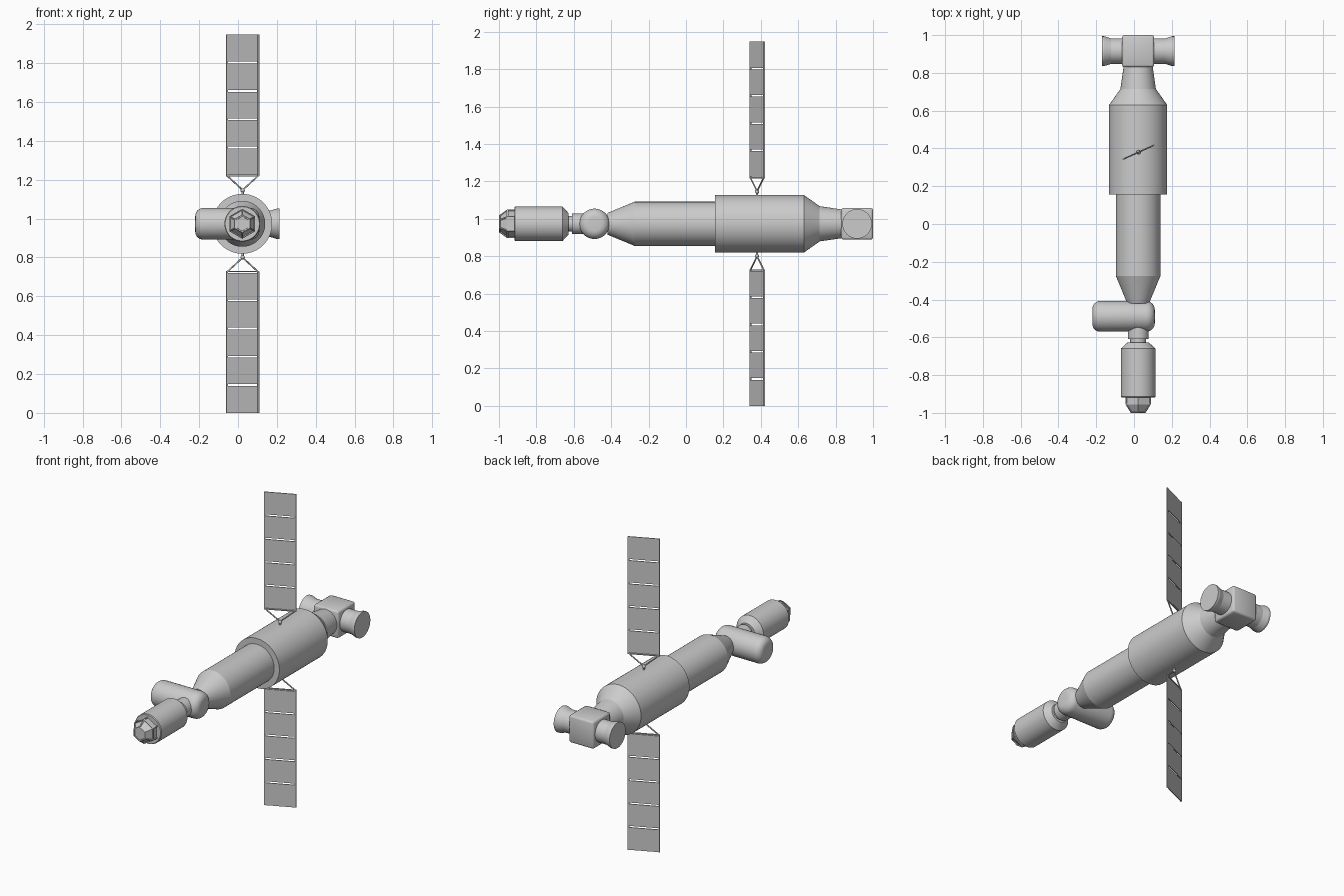
import bpy, bmesh, math
from mathutils import Vector, Matrix

if "Cube" in bpy.data.objects:
    bpy.data.objects.remove(bpy.data.objects["Cube"])

CX, CZ = 0.022, 0.973          # station axis
grey = bpy.data.materials.new("light grey")
grey.diffuse_color = (0.6, 0.6, 0.6, 1)
grey.use_nodes = True
grey.node_tree.nodes["Principled BSDF"].inputs["Base Color"].default_value = grey.diffuse_color


def finish(name, bm, smooth=None):
    bmesh.ops.recalc_face_normals(bm, faces=bm.faces)
    me = bpy.data.meshes.new(name)
    bm.to_mesh(me)
    bm.free()
    me.materials.append(grey)
    ob = bpy.data.objects.new(name, me)
    bpy.context.collection.objects.link(ob)
    if smooth:
        bpy.ops.object.select_all(action='DESELECT')
        ob.select_set(True)
        bpy.context.view_layer.objects.active = ob
        bpy.ops.object.shade_smooth_by_angle(angle=math.radians(smooth))
    return ob


def lathe(name, origin, axis, profile, n=48, smooth=16):
    """Closed solid of revolution; profile = (distance along axis, radius)."""
    bm = bmesh.new()
    rot = Vector((0, 0, 1)).rotation_difference(Vector(axis)).to_matrix()
    rings = [[bm.verts.new(Vector(origin) + rot @ Vector(
        (r * math.cos(math.tau * i / n), r * math.sin(math.tau * i / n), d)))
        for i in range(n)] for d, r in profile]
    for a, b in zip(rings, rings[1:]):
        for i in range(n):
            bm.faces.new((a[i], a[(i + 1) % n], b[(i + 1) % n], b[i]))
    bm.faces.new(rings[0])
    bm.faces.new(rings[-1])
    return finish(name, bm, smooth)


def box(bm, centre, size, rot=Matrix.Identity(4)):
    m = Matrix.Translation(centre) @ rot @ Matrix.Diagonal((*size, 1))
    return bmesh.ops.create_cube(bm, size=1, matrix=m)


def rod(name, a, b, r):
    a, b = Vector(a), Vector(b)
    lathe(name, a, (b - a).normalized(), [(0, r), ((b - a).length, r)], 10, 40)


axis0, Y = (CX, 0, CZ), (0, 1, 0)
# main pressure hull
lathe("main_hull", axis0, Y, [(-.42, .058), (-.275, .118), (.155, .118), (.155, .154),
                              (.63, .154), (.715, .094), (.84, .076)], 64)
# front docking neck and front module
lathe("docking_neck", axis0, Y, [(-.64, .042), (-.61, .042), (-.61, .055), (-.54, .055)])
lathe("front_module", axis0, Y, [(-.918, .088), (-.913, .092), (-.66, .092), (-.627, .056)])

# transverse airlock with rounded ends
R, rl, rr = .081, .04, .045
prof = [(-.22 + rl * (1 - math.cos(t)), R - rl + rl * math.sin(t))
        for t in [math.pi / 2 * i / 6 for i in range(7)]]
prof += [(.11 - rr * (1 - math.cos(t)), R - rr + rr * math.sin(t))
         for t in [math.pi / 2 * (6 - i) / 6 for i in range(7)]]
lathe("airlock", (0, -.489, CZ), (1, 0, 0), prof)

# hexagonal window cupola with inset panes
bm = bmesh.new()
rings = [[bm.verts.new((CX + r * math.sin(math.tau * i / 6), y, CZ + r * math.cos(math.tau * i / 6)))
          for i in range(6)] for y, r in ((-.91, .077), (-.955, .077), (-1, .045))]
for a, b in zip(rings, rings[1:]):
    for i in range(6):
        bm.faces.new((a[i], a[(i + 1) % 6], b[(i + 1) % 6], b[i]))
bm.faces.new(rings[-1])
bm.faces.new(rings[0])
bmesh.ops.recalc_face_normals(bm, faces=bm.faces)
panes = [f for f in bm.faces if f.calc_center_median().y < -.92]
bmesh.ops.inset_individual(bm, faces=panes, thickness=.007, depth=0)
bmesh.ops.inset_individual(bm, faces=panes, thickness=.001, depth=-.005)
finish("cupola", bm)

# rear docking node with two side ports
bm = bmesh.new()
box(bm, (CX, .915, CZ), (.17, .17, .17))
bmesh.ops.bevel(bm, geom=bm.edges[:], offset=.012, segments=2, profile=.5, affect='EDGES')
finish("rear_node", bm, 50)
for s, side in ((-1, "left"), (1, "right")):
    lathe(side + "_port", (CX, .915, CZ), (s, 0, 0),
          [(.07, .068), (.145, .068), (.18, .079), (.192, .079)], 40)

# solar wings, mirrored above and below the hull
PY, ANG, W = .38, math.radians(24.3), .184
rot = Matrix.Rotation(ANG, 4, 'Z')
u, nrm = rot @ Vector((1, 0, 0)), rot @ Vector((0, -1, 0))
mid = Vector((CX + .002, PY, CZ))
PITCH, START = .1455, .246
for s, side in ((1, "upper"), (-1, "lower")):
    def at(along, up, out=0):
        return mid + u * along + nrm * out + Vector((0, 0, s * up))
    bm = bmesh.new()
    for i in range(5):          # panels with slits between
        lo, hi = START + i * PITCH + .006, START + (i + 1) * PITCH - (0 if i == 4 else .003)
        box(bm, at(0, (lo + hi) / 2), (W, .005, hi - lo), rot)
    finish(side + "_solar_panels", bm)
    bm = bmesh.new()
    for e in (-1, 1):           # edge rails joining the panels
        box(bm, at(e * (W / 2 - .004), START + PITCH * 2.5), (.008, .008, PITCH * 5), rot)
    box(bm, at(0, START), (W, .007, .006), rot)
    finish(side + "_wing_frame", bm)
    rod(side + "_mast", at(0, .14), at(0, .178), .006)
    for e in (-1, 1):
        rod(side + "_strut", at(0, .174), at(e * (W / 2 - .006), START), .004)
    bm = bmesh.new()
    bmesh.ops.create_uvsphere(bm, u_segments=16, v_segments=8, radius=.011,
                              matrix=Matrix.Translation(at(0, .172)))
    finish(side + "_pivot", bm, 60)
